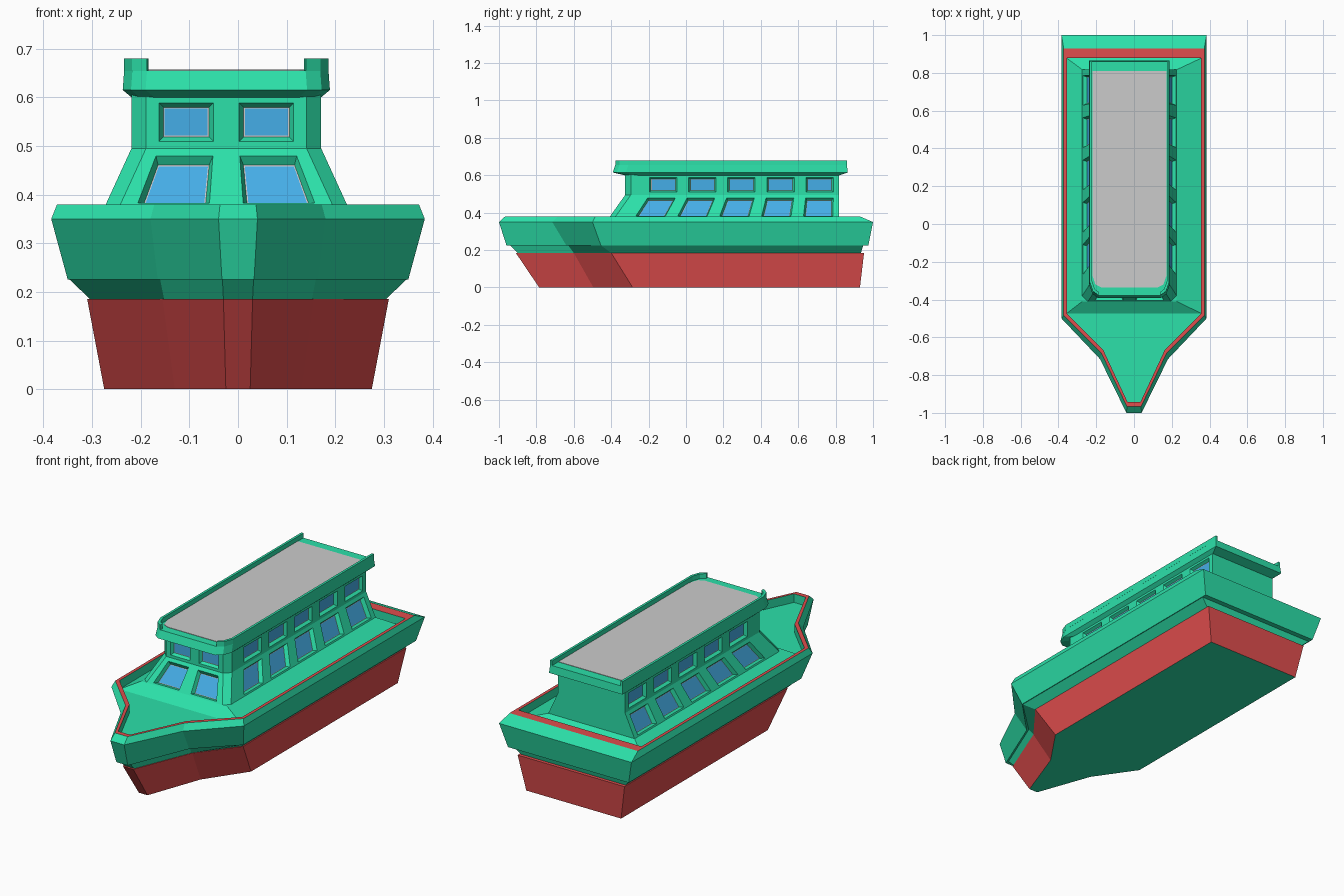
import bpy, bmesh
from mathutils import Vector as V

if "Cube" in bpy.data.objects:
    bpy.data.objects.remove(bpy.data.objects["Cube"])


def material(name, rgb):
    m = bpy.data.materials.new(name)
    m.diffuse_color = (*rgb, 1)
    m.use_nodes = True
    m.node_tree.nodes["Principled BSDF"].inputs["Base Color"].default_value = m.diffuse_color
    return m


GREEN = material("green_paint", (0.025, 0.75, 0.40))
RED = material("red_paint", (0.75, 0.075, 0.075))
BLUE = material("window_blue", (0.06, 0.42, 0.80))
CX = -0.024          # the cabin sits slightly off the centre line


def finish(name, bm, mats=(), recalc=True, mirror=False, x=0):
    bmesh.ops.remove_doubles(bm, verts=bm.verts, dist=1e-5)
    if recalc:
        bmesh.ops.recalc_face_normals(bm, faces=bm.faces)
    me = bpy.data.meshes.new(name)
    bm.to_mesh(me)
    bm.free()
    ob = bpy.data.objects.new(name, me)
    bpy.context.collection.objects.link(ob)
    for m in mats:
        me.materials.append(m)
    ob.location.x = x
    if mirror:
        mod = ob.modifiers.new("mirror", 'MIRROR')
        mod.use_clip = True
    return ob


def face(bm, pts, mat=0):
    f = bm.faces.new([bm.verts.new(p) for p in pts])
    f.material_index = mat


def both_sides(half, z):
    """Full ring from half outline points (x, y)."""
    return [V((x, y, z)) for x, y in half] + [V((-x, y, z)) for x, y in reversed(half)]


def loft(bm, rings, mats):
    n = len(rings[0])
    for a, b, m in zip(rings, rings[1:], mats):
        for i in range(n):
            j = (i + 1) % n
            face(bm, (a[i], a[j], b[j], b[i]), m)


def hull_ring(z, tw, ty, mw, my, sw, sy, stern):
    return both_sides([(tw, ty), (mw, my), (sw, sy), (sw, stern)], z)


# Red lower hull with a green bottom
bm = bmesh.new()
r = [hull_ring(0, .025, -.785, .13, -.495, .275, -.285, .93),
     hull_ring(.185, .03, -.91, .155, -.60, .31, -.40, .952)]
loft(bm, r, [0])
face(bm, r[0], 1)
face(bm, r[1], 0)
finish("lower_hull", bm, [RED, GREEN])

# Green upper hull, red rail top, and deck rising to the cabin base
bm = bmesh.new()
r = [hull_ring(.185, .03, -.90, .152, -.60, .304, -.40, .935),
     hull_ring(.225, .032, -.94, .16, -.63, .346, -.455, .948),
     hull_ring(.225, .033, -.96, .165, -.64, .35, -.455, .975),
     hull_ring(.35, .04, -1.0, .18, -.715, .384, -.50, 1.0),
     hull_ring(.38, .037, -.967, .172, -.685, .372, -.485, .93),
     hull_ring(.38, .034, -.943, .164, -.665, .356, -.473, .878),
     hull_ring(.335, .034, -.943, .164, -.665, .356, -.473, .878)]
loft(bm, r, [0, 0, 0, 0, 1, 0])
face(bm, r[0])
d = r[-1]
face(bm, (d[0], d[1], d[2], d[5], d[6], d[7]))
base = [V((CX + x, y, .375)) for x, y in
        ((.25, -.41), (.25, .817), (-.25, .817), (-.25, -.41))]
edge = d[2:6]
for i in range(4):
    j = (i + 1) % 4
    face(bm, (edge[i], edge[j], base[j], base[i]))
face(bm, base)
finish("upper_hull", bm, [GREEN, RED])

# Cabin walls with recessed windows: right half is built, then mirrored
wall, frame, glass = bmesh.new(), bmesh.new(), bmesh.new()


def ring_faces(bm, outer, inner):
    for i in range(4):
        j = (i + 1) % 4
        face(bm, (outer[i], outer[j], inner[j], inner[i]))


def panel(a, b, c, d, spans, v0, v1, depth, inset=.009, trim=.003):
    """Wall quad (bottom a-b, top d-c) with a row of windows at spans in u."""
    a, b, c, d = map(V, (a, b, c, d))
    n = (b - a).cross(d - a).normalized()
    us = [0] + [u for s in spans for u in s] + [1]
    vs = [0, v0, v1, 1]

    def cell(i, j, m):
        du = m / ((us[i + 1] - us[i]) * (b - a).length) * (us[i + 1] - us[i])
        dv = m / (d - a).length
        ua, ub, va, vb = us[i] + du, us[i + 1] - du, vs[j] + dv, vs[j + 1] - dv
        return [a.lerp(b, u).lerp(d.lerp(c, u), v)
                for u, v in ((ua, va), (ub, va), (ub, vb), (ua, vb))]

    for i in range(len(us) - 1):
        for j in range(3):
            outer = cell(i, j, 0)
            if i % 2 and j == 1:
                inner = [p - n * depth for p in cell(i, j, inset)]
                pane = [p - n * depth for p in cell(i, j, inset + trim)]
                ring_faces(wall, outer, inner)
                ring_faces(frame, inner, pane)
                face(glass, pane)
            else:
                face(wall, outer)


side = [((.10 + .209 * i) / 1.112, (.247 + .209 * i) / 1.112) for i in range(5)]
front = [(.16, .84)]
# storeys: (z, half width, front y) at bottom and top, then window v range
for (z0, w0, f0), (z1, w1, f1), v0, v1, depth in (
        ((.375, .25, -.41), (.495, .195, -.325), .06, .87, .02),
        ((.495, .195, -.325), (.605, .195, -.325), .13, .85, .015)):
    c = .03
    panel((w0, f0 + c, z0), (w0, .817, z0), (w1, .817, z1), (w1, f1 + c, z1),
          side, v0, v1, depth)
    panel((0, f0, z0), (w0 - c, f0, z0), (w1 - c, f1, z1), (0, f1, z1),
          front, v0, v1, depth)
    face(wall, ((w0 - c, f0, z0), (w0, f0 + c, z0), (w1, f1 + c, z1), (w1 - c, f1, z1)))
    face(wall, ((w0, .817, z0), (0, .817, z0), (0, .817, z1), (w1, .817, z1)))
finish("cabin_walls", wall, [GREEN], False, True, CX)
finish("window_frames", frame, [], False, True, CX)
finish("window_glass", glass, [BLUE], False, True, CX)


# Roof cornice with clipped front corners
def roof_half(w, f, back):
    return [(w - .047, f), (w - .017, f + .022), (w, f + .07), (w, back)]


bm = bmesh.new()
r = [both_sides(roof_half(w, f, b), z) for z, w, f, b in
     ((.60, .195, -.327, .819), (.615, .213, -.392, .865), (.655, .210, -.378, .86))]
loft(bm, r, [0, 0])
face(bm, r[0])
face(bm, r[-1])
finish("roof_cornice", bm, [GREEN], x=CX)

# Raised side parapets wrapping the front corners
bm = bmesh.new()
outer = roof_half(.2105, -.378, .86)
inner = [(.160, -.362), (.183, -.345), (.198, -.303), (.198, .86)]
loop = outer + inner[::-1]
r = [[V((x, y, z)) for x, y in loop] for z in (.654, .68)]
loft(bm, r, [0])
for k in (0, 1):
    for i in range(3):
        face(bm, [V((*p, (.654, .68)[k])) for p in
                  (outer[i], outer[i + 1], inner[i + 1], inner[i])])
finish("roof_parapet", bm, [GREEN], mirror=True, x=CX)

# Grey roof deck
bm = bmesh.new()
half = [(.15, -.335), (.18, -.32), (.197, -.27), (.197, .81)]
r = [both_sides(half, z) for z in (.65, .657)]
loft(bm, r, [0])
face(bm, r[0])
face(bm, r[1])
finish("roof_deck", bm, x=CX)
